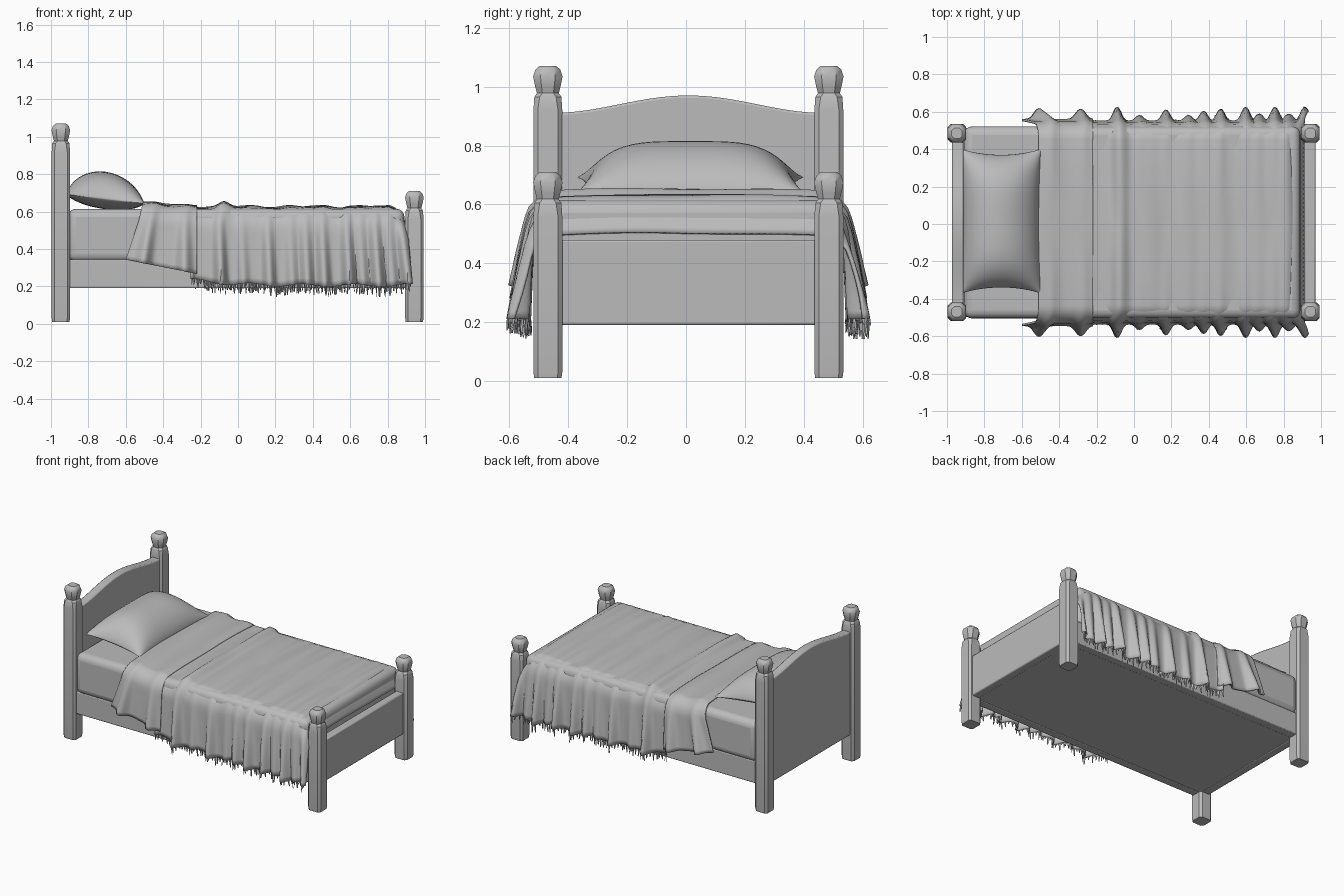
import bpy, bmesh, math, random
from mathutils import Vector

random.seed(4)
cube = bpy.data.objects.get("Cube")
if cube:
    bpy.data.objects.remove(cube)

grey = bpy.data.materials.new("plain grey")
grey.use_nodes = True
GREY = (0.5, 0.5, 0.5, 1)
grey.diffuse_color = GREY
grey.node_tree.nodes["Principled BSDF"].inputs["Base Color"].default_value = GREY
MID = 0.008  # centre line of the bed across y


def finish(name, bm, angle=None, bevel=0, segments=2):
    bmesh.ops.recalc_face_normals(bm, faces=bm.faces)
    mesh = bpy.data.meshes.new(name)
    bm.to_mesh(mesh)
    bm.free()
    mesh.materials.append(grey)
    obj = bpy.data.objects.new(name, mesh)
    bpy.context.collection.objects.link(obj)
    if bevel:
        mod = obj.modifiers.new("bevel", "BEVEL")
        mod.width, mod.segments = bevel, segments
    if angle:
        bpy.ops.object.select_all(action="DESELECT")
        obj.select_set(True)
        bpy.context.view_layer.objects.active = obj
        bpy.ops.object.shade_smooth_by_angle(angle=math.radians(angle))
    return obj


def box(name, lo, hi, bevel, segments=2):
    bm = bmesh.new()
    bmesh.ops.create_cube(bm, size=1)
    for v in bm.verts:
        v.co = [lo[i] + (v.co[i] + 0.5) * (hi[i] - lo[i]) for i in range(3)]
    return finish(name, bm, 40, bevel, segments)


def post(name, x, y, top):
    # chamfered square shaft, narrow neck and faceted knob
    rings = [(0.01, 0.046, 0.7), (0.03, 0.049, 0.7), (top - 0.15, 0.049, 0.7),
             (top - 0.105, 0.046, 0.6), (top - 0.092, 0.037, 0.5),
             (top - 0.07, 0.043, 0.5), (top - 0.035, 0.05, 0.5),
             (top - 0.012, 0.042, 0.5), (top, 0.028, 0.5)]
    bm = bmesh.new()
    loops = []
    for z, r, c in rings:
        pts = [(1, c), (c, 1), (-c, 1), (-1, c), (-1, -c), (-c, -1), (c, -1), (1, -c)]
        loops.append([bm.verts.new((x + r * a, y + r * b, z)) for a, b in pts])
    for a, b in zip(loops, loops[1:]):
        for i in range(8):
            j = (i + 1) % 8
            bm.faces.new((a[i], a[j], b[j], b[i]))
    bm.faces.new(loops[0])
    bm.faces.new(loops[-1])
    finish(name, bm, 35)


def grid(bm, nu, nv, point):
    rows = [[bm.verts.new(point(i / nu, j / nv)) for j in range(nv + 1)] for i in range(nu + 1)]
    for a, b in zip(rows, rows[1:]):
        for j in range(nv):
            bm.faces.new((a[j], a[j + 1], b[j + 1], b[j]))


# Frame: posts, boards and rails
for side, s in (("right", -1), ("left", 1)):
    post("head_post_" + side, -0.947, MID + s * 0.477, 1.07)
    post("foot_post_" + side, 0.943, MID + s * 0.477, 0.71)
    y = MID + s * 0.475
    box("side_rail_" + side, (-0.93, y - 0.03, 0.19), (0.93, y + 0.03, 0.345), 0.006)
box("bed_base", (-0.93, -0.46, 0.192), (0.93, 0.475, 0.32), 0)
box("footboard", (0.912, -0.45, 0.19), (0.97, 0.465, 0.48), 0.008)

bm = bmesh.new()
outline = [(-0.46, 0.19), (0.475, 0.19)]
for i in range(21):
    t = 1 - i / 10
    outline.append((MID + t * 0.467, 0.91 + 0.03 * (1 + math.cos(math.pi * t))))
face = bm.faces.new([bm.verts.new((-0.972, y, z)) for y, z in outline])
ext = bmesh.ops.extrude_face_region(bm, geom=[face])
bmesh.ops.translate(bm, vec=(0.06, 0, 0), verts=[v for v in ext["geom"] if isinstance(v, bmesh.types.BMVert)])
finish("headboard", bm, 35, 0.008)

# Mattress with soft edges
box("mattress", (-0.91, -0.505, 0.33), (0.89, 0.522, 0.615), 0.045, 4)

# Pillow: pinched corners, plump middle, leaning on the headboard
bm = bmesh.new()


def pillow_point(sign):
    def point(a, b):
        u, v = math.sin((a - 0.5) * math.pi), math.sin((b - 0.5) * math.pi)
        x = -0.71 + 0.212 * u * (1 - 0.05 * (1 - v * v))
        y = 0.015 + 0.385 * v * (1 - 0.08 * (1 - u * u))
        puff = ((1 - u * u) ** 0.6) * ((1 - v ** 4) ** 0.75)
        z = 0.668 - 0.025 * u + (0.145 if sign > 0 else -0.055) * puff
        return (x, y, z)
    return point


for sign in (1, -1):
    grid(bm, 24, 32, pillow_point(sign))
bmesh.ops.remove_doubles(bm, verts=bm.verts, dist=0.0005)
finish("pillow", bm, 60)

# Draped covers: ridges across the top grow into pleats down the sides
PLEATS = [-0.44, -0.27, -0.09, 0.03, 0.17, 0.29, 0.37, 0.46, 0.59, 0.66, 0.74, 0.81, 0.89]
DEPTHS = [0.8, 0.75, 1, 0.4, 0.8, 0.4, 0.7, 0.85, 1, 0.5, 1, 0.5, 1]


def pleat(x):
    return max(d * math.exp(-((x - p) / 0.026) ** 2) for p, d in zip(PLEATS, DEPTHS))


def top_height(x):
    z = 0.622 + 0.022 * math.exp(-((x + 0.07) / 0.035) ** 2)
    z += 0.02 * math.exp(-((x + 0.52) / 0.1) ** 2)
    z += 0.006 * math.sin(x * 26) * math.sin(x * 9)
    return z - 0.13 * max(0, (x - 0.78) / 0.13) ** 3


def cover_point(x, s, hem, lift=0, skew=(0, 0)):
    # s runs from hem to hem, the middle 60 percent lies on the mattress
    side = 1 if s > 0 else -1
    a = abs(s)
    if a < 0.6:
        k = a / 0.6
        y = 0.47 * k
        z = top_height(x) - 0.012 * k ** 3 + 0.004 * math.sin(x * 31 + s * 5) * (1 - k)
        z += 0.008 * pleat(x) * k
    else:
        t = (a - 0.6) / 0.4
        start = top_height(x) - 0.012 + 0.008 * pleat(x)
        bend = min(1, t * 5)
        y = 0.47 + 0.052 * math.sin(bend * math.pi / 2) + t ** 0.8 * (0.018 + 0.072 * pleat(x + 0.015 * (t - 1) * side))
        drop = 0.02 * bend ** 2 + (start - 0.02 - hem) * t
        z = start - drop
        x += skew[0] * t
    return Vector((x + skew[1] * a, MID + side * (y + lift * a), z + lift))


def cover(name, x0, x1, hem, lift, slant, nx):
    bm = bmesh.new()

    def point(u, v):
        x = x0 + u * (x1 - x0)
        return cover_point(x, 2 * v - 1, hem(x), lift, (slant(u), 0))
    grid(bm, nx, 64, point)
    obj = finish(name, bm, 50)
    mod = obj.modifiers.new("thickness", "SOLIDIFY")
    mod.thickness, mod.offset = 0.012, 0
    return point


cover("turned_down_sheet", -0.51, -0.22, lambda x: 0.335 - 0.26 * (x + 0.51), 0.008,
      lambda u: -0.09 * (1 - u), 50)


def blanket_hem(x):
    return 0.205 + 0.03 * math.exp(-(x + 0.24) * 6) + 0.008 * math.sin(x * 23)


blanket = cover("blanket", -0.25, 0.905, blanket_hem, 0, lambda u: 0.025 * u ** 4, 190)

# Ragged fringe hanging from both hems
bm = bmesh.new()
COUNT = 95
for v in (0, 1):
    for i in range(COUNT):
        u = (i + 0.5) / COUNT
        root = blanket(u, v)
        along = (blanket(min(1, u + 0.004), v) - blanket(u - 0.004, v)).normalized() * 0.007
        out = Vector((0, 0.005, 0))
        tip = root + Vector((random.uniform(-0.008, 0.008), random.uniform(-0.008, 0.008),
                             -random.uniform(0.015, 0.055)))
        root.z += 0.008
        ends = []
        for centre, f in ((root, 1), (tip, 0.45)):
            ends.append([bm.verts.new(centre + d * f) for d in (along, out, -along, -out)])
        a, b = ends
        for k in range(4):
            m = (k + 1) % 4
            bm.faces.new((a[k], a[m], b[m], b[k]))
        bm.faces.new(a)
        bm.faces.new(b)
finish("fringe", bm)
